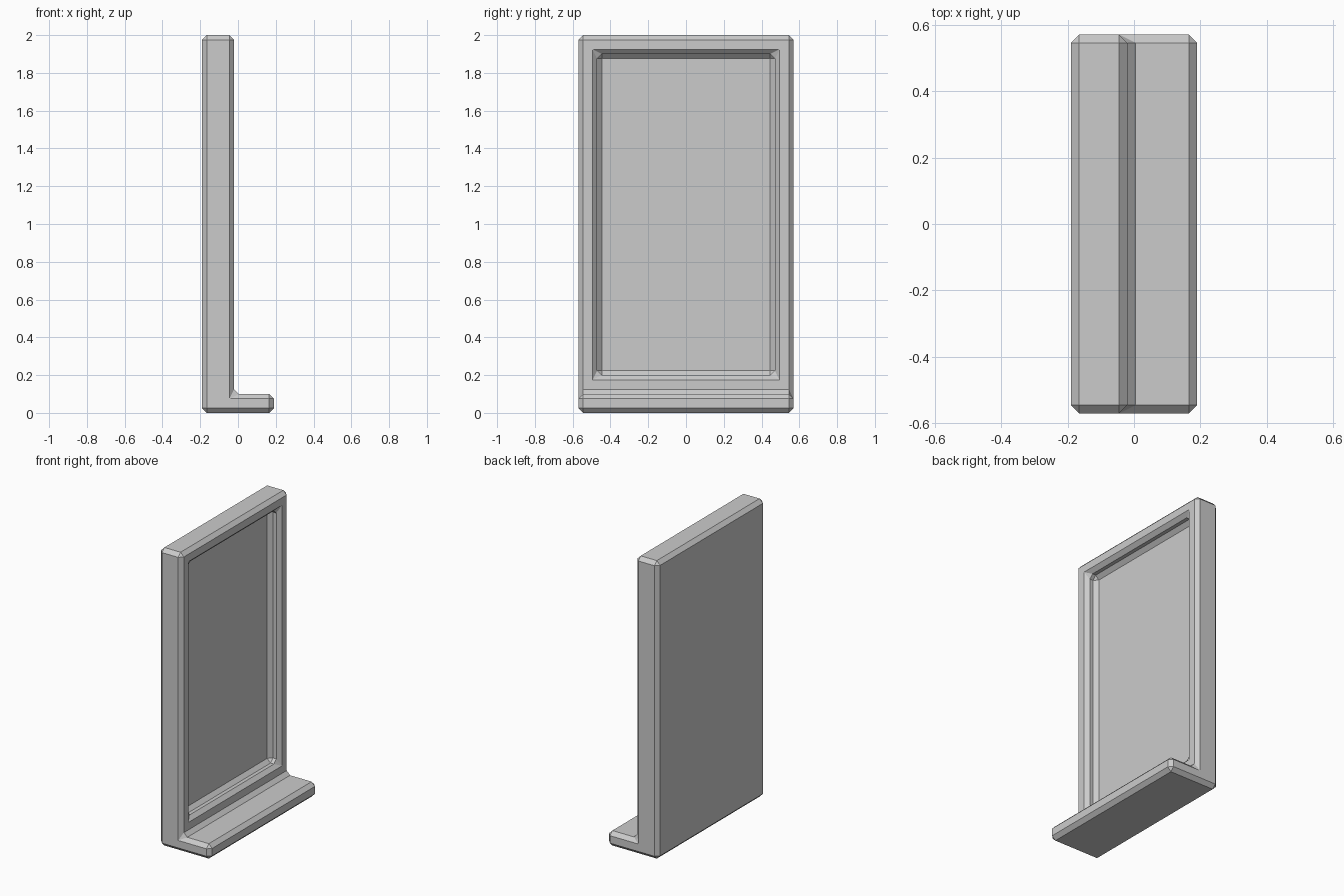
import bpy, bmesh
from mathutils import Vector

if "Cube" in bpy.data.objects:
    bpy.data.objects.remove(bpy.data.objects["Cube"])

# L-shaped side profile (x, z): upright panel with a shallow foot
HALF = 0.57
profile = [(-0.19, 0), (0.19, 0), (0.19, 0.1), (-0.02, 0.1), (-0.02, 2), (-0.19, 2)]

bm = bmesh.new()
cap = bm.faces.new([bm.verts.new((x, -HALF, z)) for x, z in profile])
ext = bmesh.ops.extrude_face_region(bm, geom=[cap])
verts = [g for g in ext["geom"] if isinstance(g, bmesh.types.BMVert)]
bmesh.ops.translate(bm, verts=verts, vec=(0, 2 * HALF, 0))
if cap not in bm.faces:
    bmesh.ops.holes_fill(bm, edges=bm.edges[:], sides=0)
bmesh.ops.recalc_face_normals(bm, faces=bm.faces[:])

# Recessed window in the upright's +x face
front = max((f for f in bm.faces if f.normal.x > 0.9), key=lambda f: f.calc_area())
bmesh.ops.inset_individual(bm, faces=[front], thickness=0.1, use_even_offset=True)
floor = bmesh.ops.extrude_discrete_faces(bm, faces=[front])["faces"][0]
bmesh.ops.translate(bm, verts=floor.verts[:], vec=Vector((-0.075, 0, 0)))
bmesh.ops.recalc_face_normals(bm, faces=bm.faces[:])

mesh = bpy.data.meshes.new("framed_panel")
bm.to_mesh(mesh)
bm.free()
panel = bpy.data.objects.new("framed_panel", mesh)
bpy.context.collection.objects.link(panel)

# Single flat chamfer on every real edge
bevel = panel.modifiers.new("chamfer", "BEVEL")
bevel.width = 0.025
bevel.segments = 1
bevel.limit_method = "ANGLE"
